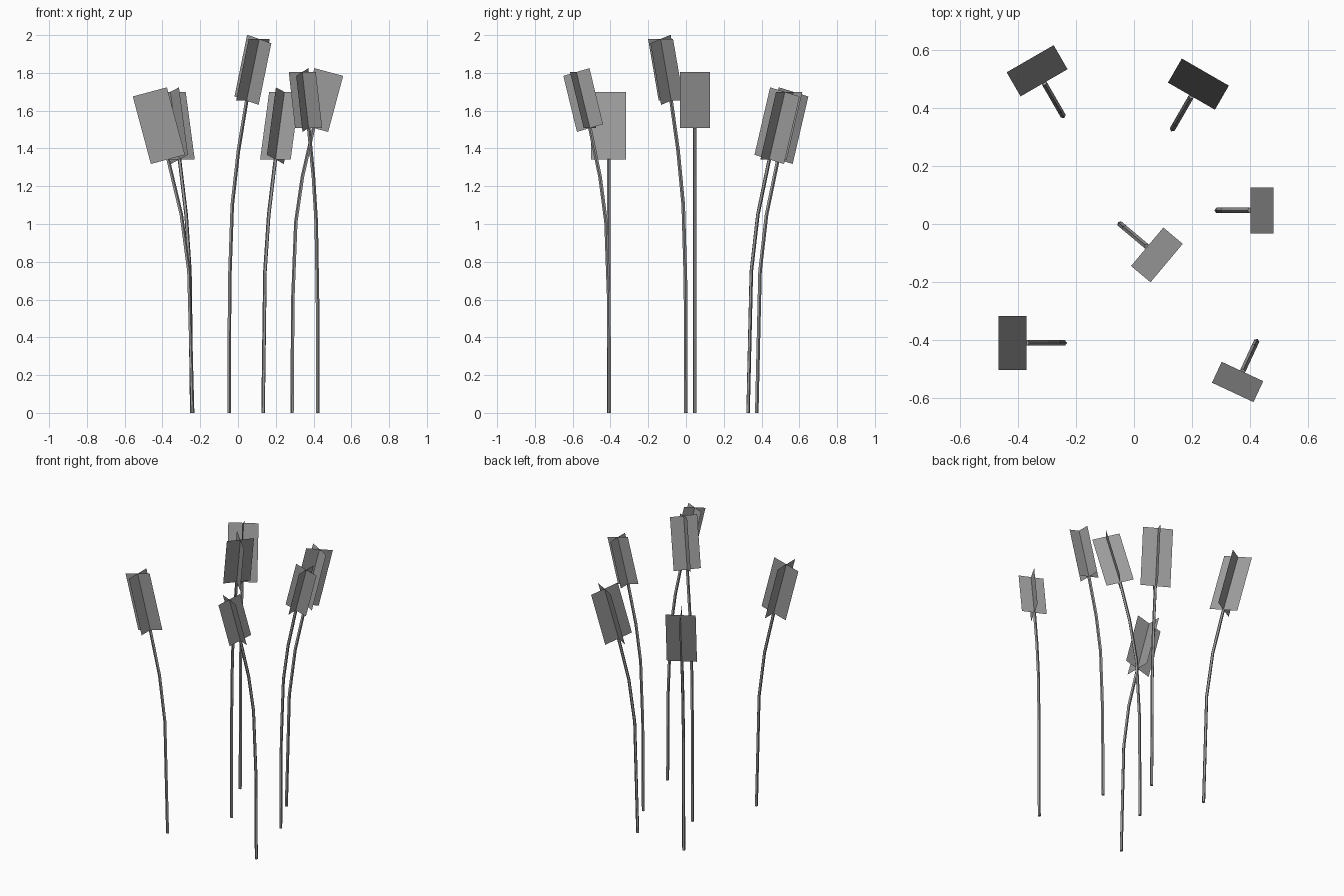
import bpy, bmesh
from math import radians, sin, cos, pi
from mathutils import Matrix, Vector

if "Cube" in bpy.data.objects:
    bpy.data.objects.remove(bpy.data.objects["Cube"])

TILT = radians(15)
R = 0.01
SIDES = 5

# stem profiles (lean, height), then head width and head length
TALL = ([(0, 0), (0.004, 0.7), (0.022, 1.1), (0.065, 1.39), (0.122, 1.653)], 0.173, 0.338)
MID = ([(0, 0), (0.004, 0.6), (0.02, 1.01), (0.055, 1.25), (0.114, 1.508)], 0.158, 0.307)
SHORT = ([(0, 0), (0.02, 0.75), (0.06, 1.05), (0.13, 1.342)], 0.187, 0.37)

# base x, base y, lean direction in degrees, kind
PLANTS = [
    (-0.245, 0.374, 120, SHORT),
    (0.133, 0.328, 60, SHORT),
    (-0.241, -0.41, 180, SHORT),
    (0.287, 0.047, 0, MID),
    (0.422, -0.405, -115, MID),
    (-0.048, 0.0, -40, TALL),
]

# dark grey for the whole plant
dark = bpy.data.materials.new("dark_grey")
dark.diffuse_color = (0.33, 0.33, 0.33, 1)
dark.use_nodes = True
dark.node_tree.nodes["Principled BSDF"].inputs["Base Color"].default_value = dark.diffuse_color


def add_object(name, bm, matrix):
    mesh = bpy.data.meshes.new(name)
    bm.to_mesh(mesh)
    bm.free()
    mesh.materials.append(dark)
    obj = bpy.data.objects.new(name, mesh)
    obj.matrix_world = matrix
    bpy.context.collection.objects.link(obj)


def stem(path):
    # thin tube swept along the bending path
    bm = bmesh.new()
    rings = []
    for i, (x, z) in enumerate(path):
        a, b = path[max(i - 1, 0)], path[min(i + 1, len(path) - 1)]
        d = Vector((b[0] - a[0], 0, b[1] - a[1])).normalized()
        if i == 0:
            d = Vector((0, 0, 1))
        side = Vector((d.z, 0, -d.x))
        ring = []
        for k in range(SIDES):
            t = pi + 2 * pi * k / SIDES
            ring.append(bm.verts.new(Vector((x, 0, z)) + side * R * cos(t) + Vector((0, R * sin(t), 0))))
        rings.append(ring)
    for lo, hi in zip(rings, rings[1:]):
        for k in range(SIDES):
            n = (k + 1) % SIDES
            bm.faces.new((lo[k], lo[n], hi[n], hi[k]))
    bm.faces.new(rings[0][::-1])
    bm.faces.new(rings[-1])
    return bm


def head(path, width, length):
    # two crossed flat cards, tilted with the stem tip
    bm = bmesh.new()
    x, z = path[-1]
    up = Vector((sin(TILT), 0, cos(TILT)))
    for across in (Vector((cos(TILT), 0, -sin(TILT))), Vector((0, 1, 0))):
        w = across * width / 2
        b = Vector((x, 0, z))
        bm.faces.new([bm.verts.new(p) for p in (b - w, b + w, b + w + up * length, b - w + up * length)])
    return bm


for i, (x, y, angle, (path, width, length)) in enumerate(PLANTS, 1):
    m = Matrix.Translation((x, y, 0)) @ Matrix.Rotation(radians(angle), 4, 'Z')
    add_object(f"reed_stem_{i}", stem(path), m)
    add_object(f"reed_head_{i}", head(path, width, length), m)
